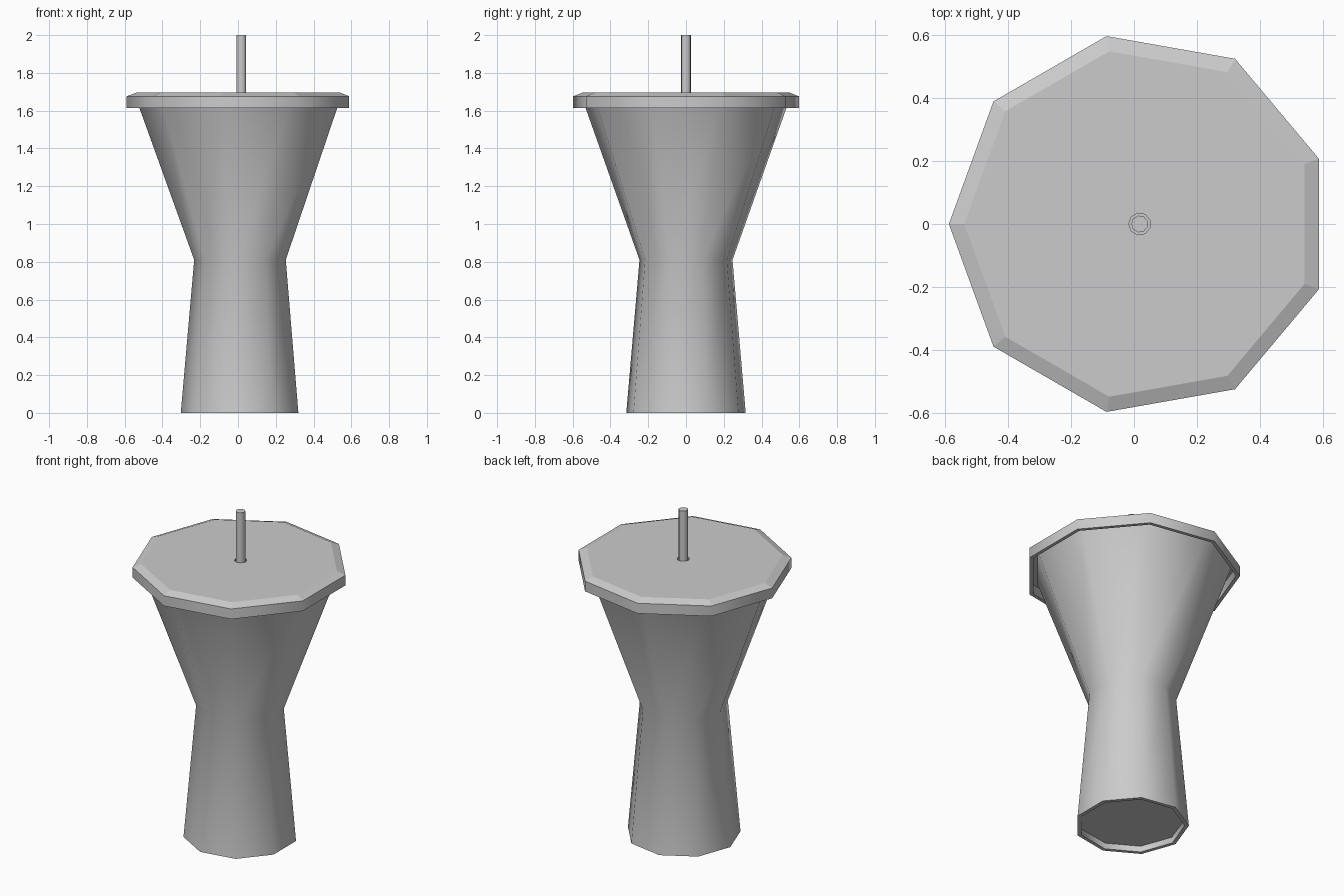
import bpy, bmesh, math

if "Cube" in bpy.data.objects:
    bpy.data.objects.remove(bpy.data.objects["Cube"])

CX = 0.018      # shared axis of all parts
SIDES = 9


def lathe(name, profile, closed=False, smooth_bands=None):
    """Revolve (radius, z) points into a nine-sided solid with one corner facing -x."""
    bm = bmesh.new()
    rings = []
    for r, z in profile:
        ring = []
        for i in range(SIDES):
            a = math.pi + 2 * math.pi * i / SIDES
            ring.append(bm.verts.new((CX + r * math.cos(a), r * math.sin(a), z)))
        rings.append(ring)
    count = len(rings) if closed else len(rings) - 1
    for k in range(count):
        a, b = rings[k], rings[(k + 1) % len(rings)]
        for i in range(SIDES):
            j = (i + 1) % SIDES
            f = bm.faces.new((a[i], a[j], b[j], b[i]))
            f.smooth = smooth_bands is None or k in smooth_bands
    if not closed:
        bm.faces.new(rings[0])
        bm.faces.new(rings[-1])
    bmesh.ops.recalc_face_normals(bm, faces=bm.faces)
    # creases sharper than the side corners stay hard
    for e in bm.edges:
        e.smooth = e.calc_face_angle(0) < math.radians(45)
    me = bpy.data.meshes.new(name)
    bm.to_mesh(me)
    bm.free()
    ob = bpy.data.objects.new(name, me)
    bpy.context.collection.objects.link(ob)
    return ob


# Waisted cup: recessed base, outer wall, rim, hollow inside
lathe("cup", [(0.295, 0.035), (0.298, 0), (0.321, 0), (0.25, 0.81), (0.56, 1.67),
              (0.538, 1.67), (0.23, 0.815), (0.29, 0.06)])

# Lid: thin shell with bevelled top edge and a hole for the straw
lathe("lid", [(0.035, 1.695), (0.558, 1.695), (0.607, 1.676), (0.607, 1.613),
              (0.585, 1.613), (0.585, 1.672), (0.035, 1.672)],
      closed=True, smooth_bands={2, 4, 6})

# Straw running down through the lid
lathe("straw", [(0.027, 0.07), (0.027, 2.0)])
